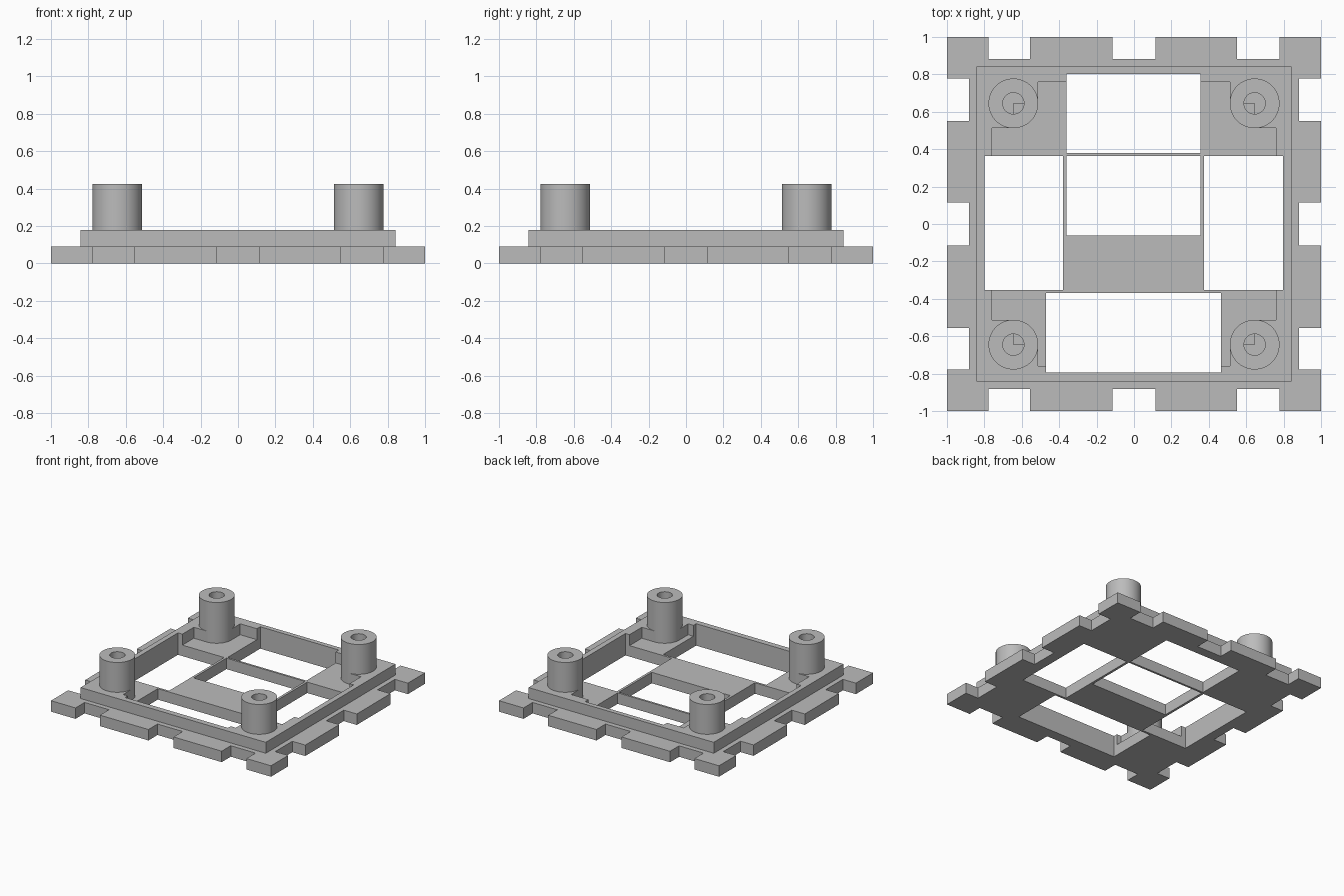
import bpy
import bmesh
import math

if "Cube" in bpy.data.objects:
    bpy.data.objects.remove(bpy.data.objects["Cube"], do_unlink=True)

grey = bpy.data.materials.new("mid grey")
grey.use_nodes = True
colour = (0.5, 0.5, 0.5, 1)
grey.diffuse_color = colour
grey.node_tree.nodes["Principled BSDF"].inputs["Base Color"].default_value = colour

PLATE_TOP, RIM_TOP, BOSS_TOP = 0.09, 0.18, 0.425
BOSS_POS, BOSS_R, HOLE_R = 0.645, 0.133, 0.057
INNER, BLOCK = 0.76, 0.512


def finish(bm, name):
    bmesh.ops.recalc_face_normals(bm, faces=bm.faces[:])
    mesh = bpy.data.meshes.new(name)
    bm.to_mesh(mesh)
    bm.free()
    mesh.materials.append(grey)
    obj = bpy.data.objects.new(name, mesh)
    bpy.context.collection.objects.link(obj)
    return obj


def cut_slab(name, half, z0, z1, cuts):
    """Square slab with rectangular areas (x0, x1, y0, y1) left out."""
    def stops(values):
        return sorted({-half, half} | {v for v in values if abs(v) < half})
    xs = stops([v for c in cuts for v in c[:2]])
    ys = stops([v for c in cuts for v in c[2:]])
    bm = bmesh.new()
    for xa, xb in zip(xs, xs[1:]):
        for ya, yb in zip(ys, ys[1:]):
            mx, my = (xa + xb) / 2, (ya + yb) / 2
            if any(c[0] < mx < c[1] and c[2] < my < c[3] for c in cuts):
                continue
            bm.faces.new([bm.verts.new((x, y, z0)) for x, y in
                          ((xa, ya), (xb, ya), (xb, yb), (xa, yb))])
    bmesh.ops.remove_doubles(bm, verts=bm.verts[:], dist=1e-5)
    top = bmesh.ops.extrude_face_region(bm, geom=bm.faces[:], use_keep_orig=True)
    for v in top["geom"]:
        if isinstance(v, bmesh.types.BMVert):
            v.co.z = z1
    return finish(bm, name)


# Window openings shared by plate and rim
windows = [
    (-0.36, 0.355, 0.38, 0.803),
    (-0.36, 0.355, -0.062, 0.363),
    (-0.80, -0.38, -0.352, 0.363),
    (0.375, 0.797, -0.352, 0.363),
    (-0.47, 0.465, -0.795, -0.37),
]

# Notches along the four edges
notches = []
for a, b in ((-0.777, -0.555), (-0.114, 0.114), (0.552, 0.777)):
    notches += [(a, b, 0.882, 1.1), (a, b, -1.1, -0.882),
                (0.882, 1.1, a, b), (-1.1, -0.882, a, b)]

cut_slab("base_plate", 1.0, 0, PLATE_TOP, windows + notches)

# Raised rim, with blocks that tie the corner posts to it
recess = [(-x, x, -y, y) for x, y in
          ((INNER, BLOCK), (BLOCK, INNER), (BOSS_POS, BOSS_POS))]
cut_slab("raised_rim", 0.842, PLATE_TOP, RIM_TOP, windows + recess)


def post(name, x, y, sides=64):
    """Hollow round post turned from a profile, with a blind hole."""
    profile = [(BOSS_R, PLATE_TOP), (BOSS_R, BOSS_TOP),
               (HOLE_R, BOSS_TOP), (HOLE_R, PLATE_TOP)]
    bm = bmesh.new()
    rings = []
    for r, z in profile:
        rings.append([bm.verts.new((r * math.cos(t), r * math.sin(t), z))
                      for t in (math.tau * i / sides for i in range(sides))])
    for lower, upper in zip(rings, rings[1:]):
        for i in range(sides):
            j = (i + 1) % sides
            bm.faces.new((lower[i], lower[j], upper[j], upper[i]))
    for i in range(sides):
        j = (i + 1) % sides
        bm.faces.new((rings[-1][i], rings[-1][j], rings[0][j], rings[0][i]))
    obj = finish(bm, name)
    obj.location = (x, y, 0)
    bpy.ops.object.select_all(action="DESELECT")
    obj.select_set(True)
    bpy.context.view_layer.objects.active = obj
    bpy.ops.object.shade_smooth_by_angle(angle=math.radians(30))


for sx, side in ((1, "left"), (-1, "right")):
    for sy, end in ((1, "back"), (-1, "front")):
        post(f"post_{end}_{side}", sx * BOSS_POS, sy * BOSS_POS)
